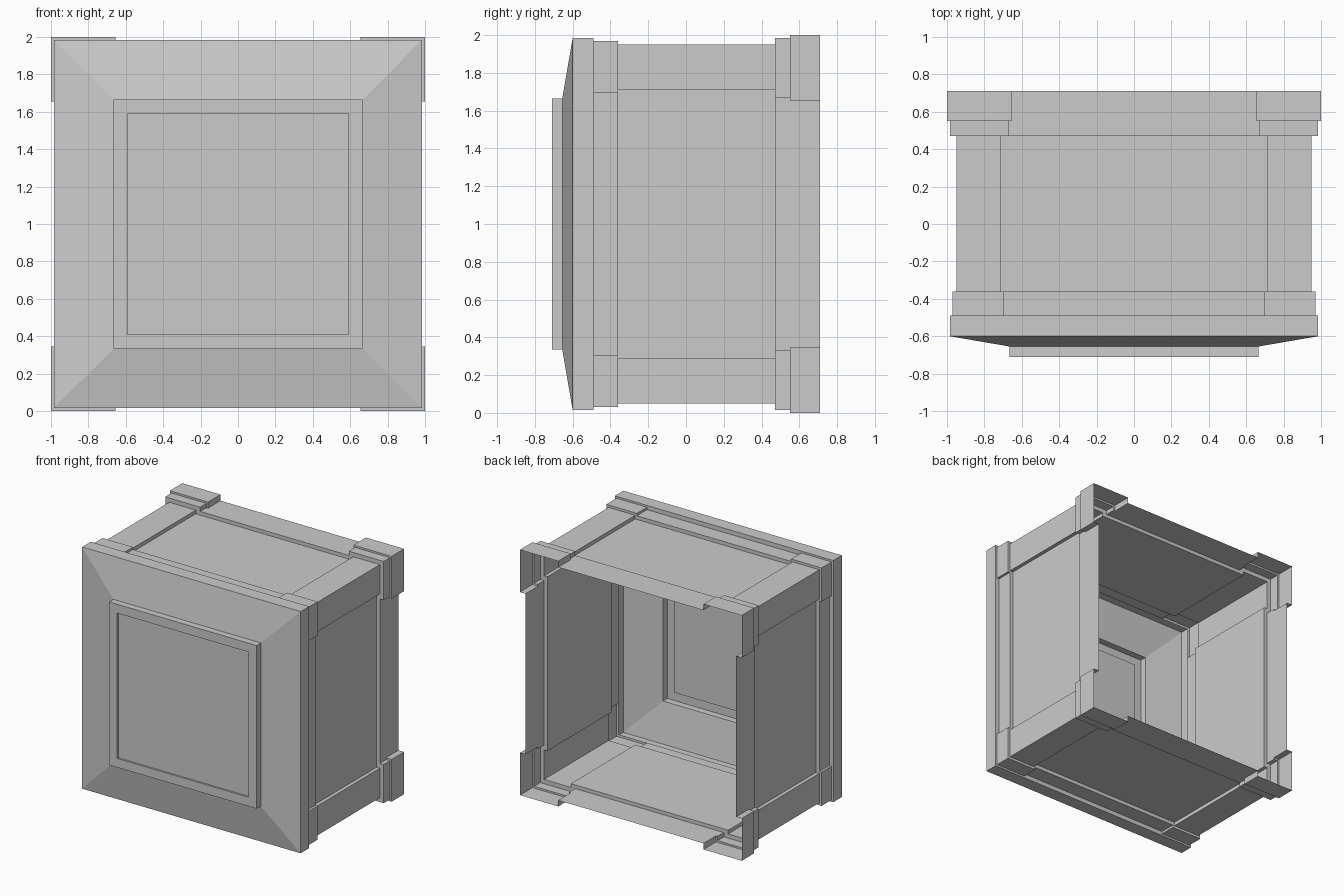
import bpy, bmesh

if "Cube" in bpy.data.objects:
    bpy.data.objects.remove(bpy.data.objects["Cube"])


def loft(name, sections, cap=False):
    """Skin a list of (y, corner points); corner points repeat four times around the y axis."""
    bm = bmesh.new()
    rings = []
    for y, corner in sections:
        ring, pts = [], corner
        for _ in range(4):
            ring += [bm.verts.new((x, y, z + 1.0)) for x, z in pts]
            pts = [(-z, x) for x, z in pts]
        rings.append(ring)
    for a, b in zip(rings, rings[1:]):
        n = len(a)
        for i in range(n):
            j = (i + 1) % n
            bm.faces.new((a[i], a[j], b[j], b[i]))
    if cap:
        bm.faces.new(rings[-1])
    bmesh.ops.recalc_face_normals(bm, faces=bm.faces)
    mesh = bpy.data.meshes.new(name)
    bm.to_mesh(mesh)
    bm.free()
    obj = bpy.data.objects.new(name, mesh)
    bpy.context.collection.objects.link(obj)
    return obj


def bracket(h, e, m):
    """Corner profile: raised corner at h, ending at e, with the side middle at m."""
    return [(m, e), (h, e), (h, h), (e, h), (e, m)]


def square(h):
    return [(h, h)]


# Open-backed shell: corner brackets, edge strips and recessed side panels
bands = [
    (0.71, 0.55, bracket(1.0, 0.655, 0.95)),
    (0.55, 0.47, bracket(0.985, 0.67, 0.95)),
    (0.47, -0.36, bracket(0.95, 0.71, 0.92)),
    (-0.36, -0.49, bracket(0.97, 0.695, 0.95)),
]
loft("shell_body", [(y, p) for y0, y1, p in bands for y in (y0, y1)])

# Front frame with sloped face
loft("front_frame", [(-0.49, square(0.95)), (-0.49, square(0.985)),
                     (-0.60, square(0.985)), (-0.655, square(0.665))])

# Raised front panel with shallow recess
loft("front_panel", [(-0.655, square(0.665)), (-0.71, square(0.665)),
                     (-0.71, square(0.592)), (-0.695, square(0.592))], cap=True)
